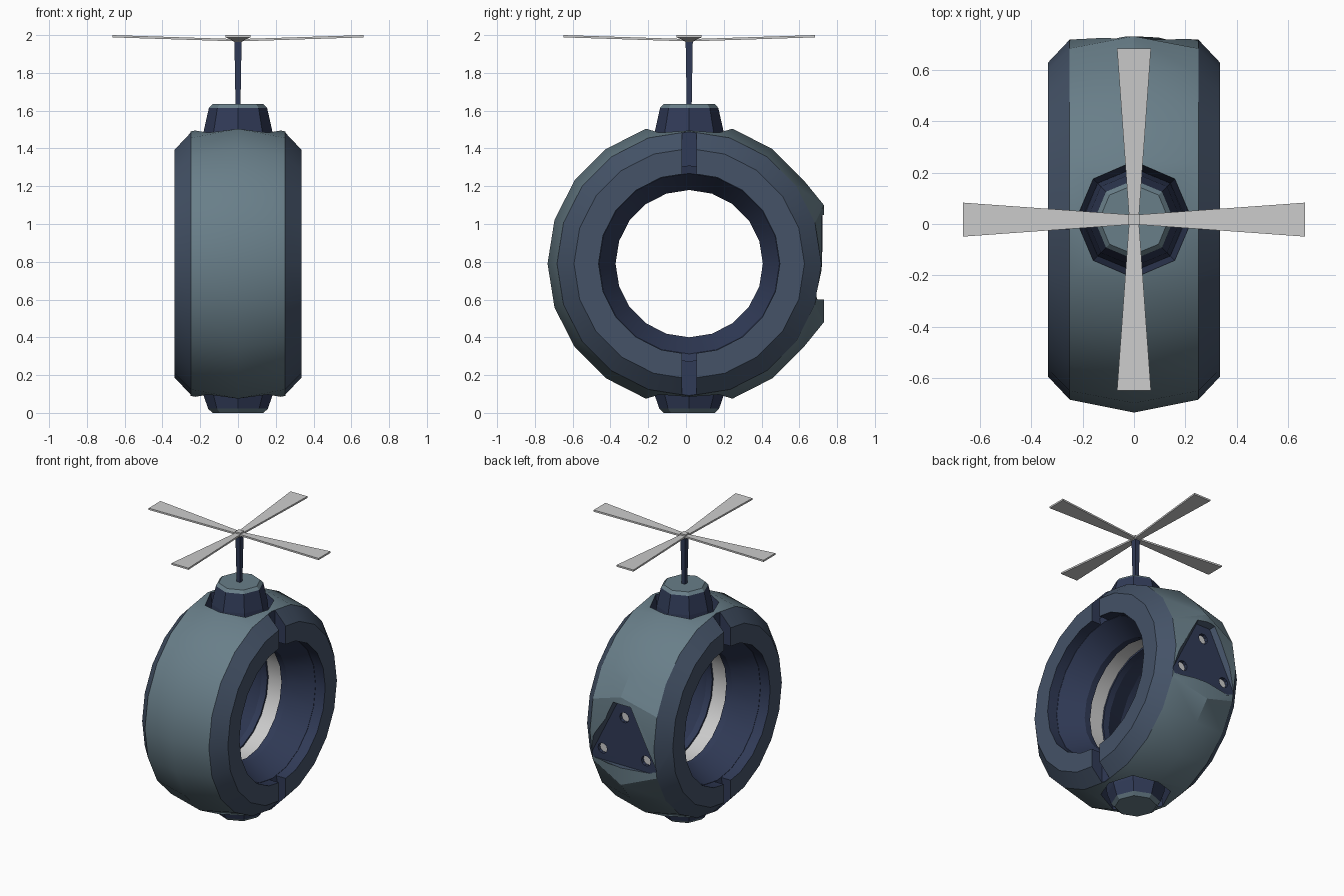
import bpy, bmesh, math
from mathutils import Vector

if "Cube" in bpy.data.objects:
    bpy.data.objects.remove(bpy.data.objects["Cube"])

CY, CZ, N = 0.017, 0.79, 20      # ring centre and number of sides


def material(name, rgb):
    m = bpy.data.materials.new(name)
    m.diffuse_color = (*rgb, 1)
    m.use_nodes = True
    m.node_tree.nodes["Principled BSDF"].inputs["Base Color"].default_value = m.diffuse_color
    return m


TEAL = material("teal", (0.14, 0.21, 0.25))
SLATE = material("slate", (0.058, 0.085, 0.135))
NAVY = material("navy", (0.030, 0.043, 0.095))


def finish(bm, name, mats=(), smooth=None):
    bmesh.ops.recalc_face_normals(bm, faces=bm.faces)
    me = bpy.data.meshes.new(name)
    bm.to_mesh(me)
    bm.free()
    for m in mats:
        me.materials.append(m)
    ob = bpy.data.objects.new(name, me)
    bpy.context.collection.objects.link(ob)
    if smooth:
        smooth_by_angle(ob, smooth)
    return ob


def select_only(ob):
    bpy.ops.object.select_all(action='DESELECT')
    ob.select_set(True)
    bpy.context.view_layer.objects.active = ob


def smooth_by_angle(ob, deg):
    select_only(ob)
    bpy.ops.object.shade_smooth_by_angle(angle=math.radians(deg))


def loft(loops, closed=False, slots=None):
    """Skin a list of point loops; cap the ends unless closed."""
    bm = bmesh.new()
    vs = [[bm.verts.new(p) for p in lp] for lp in loops]
    n = len(vs[0])
    for i in range(len(vs) if closed else len(vs) - 1):
        a, b = vs[i], vs[(i + 1) % len(vs)]
        for j in range(n):
            f = bm.faces.new((a[j], a[(j + 1) % n], b[(j + 1) % n], b[j]))
            f.material_index = slots[i] if slots else 0
    if not closed:
        bm.faces.new(vs[0])
        f = bm.faces.new(vs[-1])
        f.material_index = slots[-1] if slots else 0
    return bm


def wheel_loop(x, r):
    return [Vector((x, CY + r * math.cos(2 * math.pi * j / N),
                    CZ + r * math.sin(2 * math.pi * j / N))) for j in range(N)]


def octagon(z, r):
    return [(r * math.cos(math.pi * j / 4), CY + r * math.sin(math.pi * j / 4), z)
            for j in range(8)]


def box(name, lo, hi, mats=()):
    return finish(loft([[(x, y, z) for x, y in ((lo[0], lo[1]), (hi[0], lo[1]),
                  (hi[0], hi[1]), (lo[0], hi[1]))] for z in (lo[2], hi[2])]), name, mats)


def disc(name, x, z, y0, y1, r, mats=()):
    return finish(loft([[(x + r * math.cos(math.pi * j / 5), y, z + r * math.sin(math.pi * j / 5))
                  for j in range(10)] for y in (y0, y1)]), name, mats)


def cut(target, cutter):
    cutter.hide_render = True
    mod = target.modifiers.new("cut", 'BOOLEAN')
    mod.operation, mod.solver, mod.object = 'DIFFERENCE', 'EXACT', cutter
    mod.material_mode = 'TRANSFER'
    select_only(target)
    bpy.ops.object.modifier_apply(modifier=mod.name)
    bpy.data.objects.remove(cutter)


# outer shell: tyre-like ring, its crown flattened at the back
profile = [(-0.335, 0.48), (-0.335, 0.61), (-0.25, 0.70), (0, 0.75),
           (0.25, 0.70), (0.335, 0.61), (0.335, 0.48)]
loops = [wheel_loop(*p) for p in profile]
loops[3][0].y = 0.73
for j, s in ((1, 1), (N - 1, -1)):
    loops[3][j] = Vector((0, 0.73, CZ + 0.31 * s))
shell = finish(loft(loops, True, [1, 1, 0, 0, 1, 1, 2]), "outer_shell", (TEAL, SLATE, NAVY))

# octagonal sockets at top and bottom
for s in (1, -1):
    cut(shell, finish(loft([octagon(CZ + s * 0.5, 0.20), octagon(CZ + s * 0.78, 0.235)]),
                      "socket_cutter", (NAVY,)))
# side slots between the shell halves
for s in (1, -1):
    xs = sorted((s * 0.252, s * 0.4))
    cut(shell, box("slot_cutter", (xs[0], CY - 0.038, -0.1), (xs[1], CY + 0.038, 1.7), (NAVY,)))
# tapered triangular recess in the back with three round holes
inner = [(-0.27, 0.60), (0.27, 0.60), (0.055, 1.03), (-0.055, 1.03)]
outer = [(-0.40, 0.60), (0.40, 0.60), (0.11, 1.08), (-0.11, 1.08)]
cut(shell, finish(loft([[(x, 0.80, z) for x, z in outer], [(x, 0.69, z) for x, z in inner]],
                       slots=[0, 1]), "recess_cutter", (SLATE, NAVY)))
for i, (x, z) in enumerate(((0, 0.94), (-0.17, 0.68), (0.17, 0.68))):
    cut(shell, disc("hole_cutter", x, z, 0.66, 0.75, 0.036, (NAVY,)))
    disc(f"hole_disc_{i + 1}", x, z, 0.655, 0.666, 0.038)
smooth_by_angle(shell, 24)

# dark inner ring with sloped sides and a groove in the middle
half = [(0.27, 0.52), (0.26, 0.478), (0.10, 0.39), (0.055, 0.39), (0.055, 0.42)]
core = half + [(-x, r) for x, r in reversed(half)]
finish(loft([wheel_loop(*p) for p in core], True), "inner_ring", (NAVY,), 24)

# pale band lining the groove
band = [(0.06, 0.45), (0.06, 0.402), (-0.06, 0.402), (-0.06, 0.45)]
finish(loft([wheel_loop(*p) for p in band], True), "inner_band", (), 24)

# octagonal plugs
for name, pts in (("top_plug", ((1.30, 0.20), (1.49, 0.182), (1.615, 0.154), (1.635, 0.135))),
                  ("bottom_plug", ((0.25, 0.20), (0.10, 0.185), (0.022, 0.158), (0.0, 0.135)))):
    finish(loft([octagon(*p) for p in pts], slots=[1, 1, 0, 0]), name, (TEAL, NAVY))

# rotor mast and hub
finish(loft([[(sx * r, CY + sy * r, z) for sx, sy in ((-1, -1), (1, -1), (1, 1), (-1, 1))]
             for z, r in ((1.62, 0.013), (1.97, 0.019))]), "rotor_mast", (NAVY,))
box("rotor_hub", (-0.021, CY - 0.021, 1.963), (0.021, CY + 0.021, 1.99))

# four flared blades, rising slightly to the tips
for k in range(4):
    c, s = math.cos(k * math.pi / 2), math.sin(k * math.pi / 2)
    sections = []
    for d, w, z in ((0.01, 0.019, 1.967), (0.665, 0.066, 1.988)):
        sections.append([(d * c - a * s, CY + d * s + a * c, h) for a, h in
                         ((-w, z), (w, z), (w, z + 0.012), (-w, z + 0.012))])
    finish(loft(sections), f"rotor_blade_{k + 1}")
